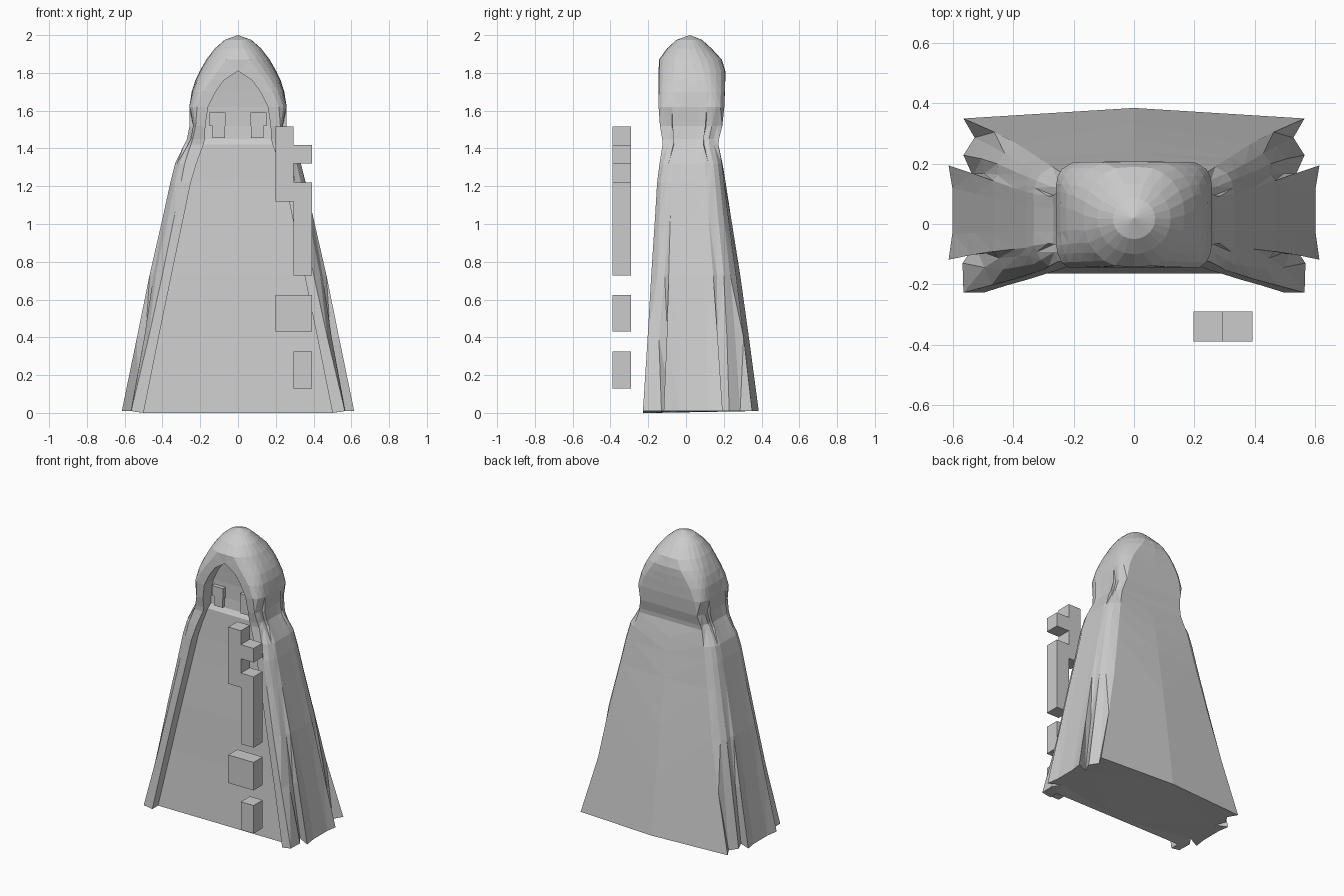
import bpy, bmesh, math
from mathutils import Vector

if "Cube" in bpy.data.objects:
    bpy.data.objects.remove(bpy.data.objects["Cube"])


def new_object(name, bm):
    bmesh.ops.recalc_face_normals(bm, faces=bm.faces)
    me = bpy.data.meshes.new(name)
    bm.to_mesh(me)
    bm.free()
    ob = bpy.data.objects.new(name, me)
    bpy.context.collection.objects.link(ob)
    return ob


def boxes(name, specs, y0, y1):
    """One object from several (x0, x1, z0, z1) blocks."""
    bm = bmesh.new()
    for x0, x1, z0, z1 in specs:
        vs = bmesh.ops.create_cube(bm, size=1)["verts"]
        for v in vs:
            v.co = Vector((x0 + (v.co.x + .5) * (x1 - x0),
                           y0 + (v.co.y + .5) * (y1 - y0),
                           z0 + (v.co.z + .5) * (z1 - z0)))
    return new_object(name, bm)


# Side outlines (share of width, share of depth): pleated hem, boxy, and round
PLEATED = [(.92, 0), (.925, .17), (.86, .27), (1, .19), (.98, .34), (.98, .6),
           (1, .73), (.87, .67), (.92, .79), (.86, .89), (.92, 1)]
BOXY = [(.84, 0), (.93, .05), (.98, .13), (1, .21), (1, .34), (1, .6),
        (1, .73), (1, .8), (.98, .87), (.93, .94), (.8, 1)]
ROUND = [(math.cos(math.radians(a)), .5 + .5 * math.sin(math.radians(a)))
         for a in range(-75, 76, 15)]

# Levels: z, half width, front y, back y, back bulge, opening half width,
# recess y, shape (+ towards pleated, - towards round)
LEVELS = [
    (.01, .615, -.228, .35, .035, .50, -.165, 1),
    (.40, .535, -.203, .305, .028, .42, -.135, .55),
    (.73, .468, -.184, .265, .022, .352, -.115, .2),
    (1.05, .395, -.163, .222, .014, .285, -.092, .1),
    (1.22, .358, -.153, .202, .008, .25, -.08, .05),
    (1.32, .333, -.14, .19, .003, .22, -.075, .1),
    (1.42, .285, -.124, .172, 0, .183, -.07, .45),
    (1.45, .27, -.126, .175, 0, .175, -.05, .6),
    (1.52, .256, -.138, .192, 0, .173, -.045, .45),
    (1.62, .258, -.145, .203, 0, .158, -.045, 0),
    (1.70, .245, -.145, .206, 0, .118, -.05, -.15),
    (1.76, .226, -.145, .208, 0, .075, -.055, -.35),
    (1.81, .202, -.145, .208, 0, 0, -.06, -.55),
    (1.81, .202, -.145, .208, 0, 0, -.145, -.55),
    (1.87, .168, -.143, .19, 0, 0, -.143, -.8),
    (1.93, .122, -.10, .135, 0, 0, -.10, -1),
    (1.975, .07, -.05, .085, 0, 0, -.05, -1),
    (2.0, 0, .02, .02, 0, 0, .02, -1),
]


def ring(z, w, yf, yb, bulge, xi, yp, shape):
    target = PLEATED if shape > 0 else ROUND
    k = abs(shape)
    half = [(xi, yp), (xi, yf)]
    for (ax, ay), (bx, by) in zip(BOXY, target):
        half.append((w * (ax + (bx - ax) * k), yf + (yb - yf) * (ay + (by - ay) * k)))
    pts = [(0, yp)] + half + [(0, yb + bulge)] + [(-x, y) for x, y in reversed(half)]
    return [Vector((x, y, z)) for x, y in pts]


# Hooded cloak with recessed front and hood opening
bm = bmesh.new()
rows = [[bm.verts.new(p) for p in ring(*lv)] for lv in LEVELS]
n = len(rows[0])
for a, b in zip(rows, rows[1:]):
    for i in range(n):
        j = (i + 1) % n
        bm.faces.new((a[i], a[j], b[j], b[i]))
bm.faces.new(rows[0])
bmesh.ops.remove_doubles(bm, verts=bm.verts, dist=.0005)
bmesh.ops.triangulate(bm, faces=bm.faces)
for v in bm.verts:
    if v.co.z < .02 and abs(v.co.x) < .505 and v.co.y < 0:
        v.co.z = 0
new_object("hooded_cloak", bm)

# Small stepped eye blocks inside the hood
eyes = boxes("eye_blocks", [(.065, .15, .0 + 1.52, 1.59), (.07, .135, 1.455, 1.52)], -.072, -.03)
mirror = eyes.modifiers.new("mirror", "MIRROR")
mirror.use_axis[0] = True

# Floating blocks in front of the cloak
boxes("scythe_like_column", [(.198, .295, 1.12, 1.515), (.295, .393, .727, 1.22)], -.39, -.29)
boxes("column_side_block", [(.295, .393, 1.32, 1.418)], -.39, -.29)
boxes("middle_block", [(.198, .393, .43, .625)], -.39, -.29)
boxes("lower_block", [(.295, .393, .13, .325)], -.39, -.29)
